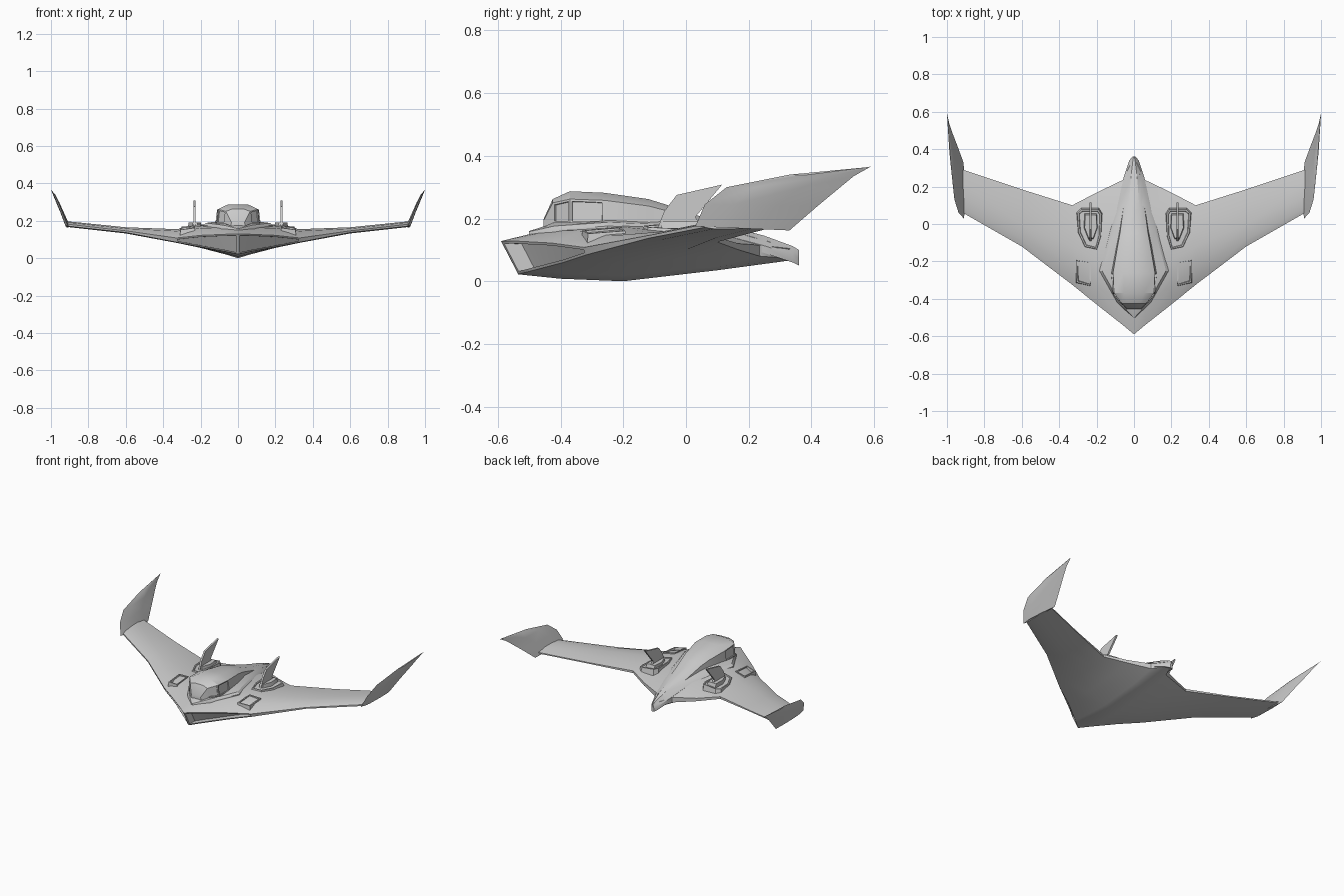
import bpy, bmesh
from mathutils import Vector

if "Cube" in bpy.data.objects:
    bpy.data.objects.remove(bpy.data.objects["Cube"])


def finish(name, bm, mirror=False, angle=0.5):
    me = bpy.data.meshes.new(name)
    bm.to_mesh(me)
    bm.free()
    ob = bpy.data.objects.new(name, me)
    bpy.context.collection.objects.link(ob)
    bpy.ops.object.select_all(action='DESELECT')
    ob.select_set(True)
    bpy.context.view_layer.objects.active = ob
    bpy.ops.object.shade_smooth_by_angle(angle=angle)
    if mirror:
        m = ob.modifiers.new("Mirror", 'MIRROR')
        m.use_clip = True
        m.merge_threshold = 0.0005
    return ob


def loft(rings, cap_start=True, cap_end=True):
    """Skin closed rings; returns the bmesh and faces[ring][side]."""
    bm = bmesh.new()
    vs = [[bm.verts.new(p) for p in r] for r in rings]
    n = len(rings[0])
    faces = [[bm.faces.new((a[i], a[(i + 1) % n], b[(i + 1) % n], b[i]))
              for i in range(n)] for a, b in zip(vs, vs[1:])]
    if cap_start:
        bm.faces.new(vs[0])
    if cap_end:
        bm.faces.new(vs[-1])
    bmesh.ops.recalc_face_normals(bm, faces=bm.faces)
    return bm, faces


def block(name, outline, z0, z1, slope=0, taper=0.9, rim=0, depth=0, rise=0):
    """Tapered mirrored block over a plan outline, optional sunk top."""
    c = sum((Vector(p) for p in outline), Vector((0, 0))) / len(outline)
    y0 = min(p[1] for p in outline)
    top = [c + (Vector(p) - c) * taper for p in outline]
    lo = [(x, y, z0) for x, y in outline]
    hi = [(p.x, p.y, z1 - slope * (p.x - 0.2) + rise * (p.y - y0)) for p in top]
    bm, _ = loft([lo, hi])
    if rim:
        bm.faces.ensure_lookup_table()
        f = bm.faces[-1]
        bmesh.ops.inset_region(bm, faces=[f], thickness=rim)
        bmesh.ops.inset_region(bm, faces=[f], thickness=0.003, depth=-depth)
    return finish(name, bm, True)


# Flying-wing hull: spanwise sections, top nose to tail then bottom tail to nose
sections = [
    (0, [(-.59, .128), (-.45, .162), (-.2, .188), (.1, .165), (.36, .10),
         (.36, .07), (.1, .035), (-.2, .0), (-.4, .008), (-.535, .022)]),
    (.06, [(-.54, .128), (-.42, .163), (-.2, .187), (.08, .162), (.235, .115),
           (.235, .08), (.08, .045), (-.2, .018), (-.38, .024), (-.49, .034)]),
    (.2, [(-.43, .122), (-.33, .16), (-.2, .173), (0, .16), (.168, .12),
          (.168, .10), (0, .075), (-.2, .055), (-.3, .056), (-.39, .06)]),
    (.33, [(-.325, .108), (-.24, .145), (-.12, .155), (0, .152), (.1, .14),
           (.1, .125), (0, .1), (-.12, .09), (-.24, .082), (-.315, .085)]),
    (.6, [(-.12, .146), (-.08, .158), (0, .165), (.1, .165), (.185, .156),
          (.185, .148), (.1, .14), (0, .135), (-.08, .132), (-.12, .137)]),
    (.915, [(.06, .182), (.09, .192), (.15, .197), (.22, .195), (.29, .183),
            (.29, .175), (.22, .17), (.15, .167), (.09, .167), (.06, .172)]),
]
bm, faces = loft([[(x, y, z) for y, z in pts] for x, pts in sections], cap_start=False)
# Recessed nose intake, with a centre splitter left by the mirrored rim
front = [faces[i][9] for i in range(3)]
bmesh.ops.inset_region(bm, faces=front, thickness=.009, use_boundary=True, use_even_offset=True)
bmesh.ops.inset_region(bm, faces=front, thickness=.0005, use_boundary=True)
for v in {v for f in front for v in f.verts}:
    v.co.y += .055
finish("wing_hull", bm, True)

# Raised dorsal panel: y, half width, edge height, ridge height
spine = [(-.5, .006, .158, .16), (-.42, .09, .176, .186), (-.25, .185, .188, .2),
         (-.03, .125, .18, .205), (.1, .088, .165, .185), (.25, .055, .125, .145),
         (.34, .025, .095, .112), (.36, .008, .085, .10)]
rings = []
for y, w, ze, zc in spine:
    t, b = max(w - .014, w * .6), ze - .035
    rings.append([(-w, y, b), (-w, y, ze - .012), (-t, y, ze), (-t * .4, y, zc), (t * .4, y, zc),
                  (t, y, ze), (w, y, ze - .012), (w, y, b)])
bm, _ = loft(rings)
finish("dorsal_panel", bm)

# Canopy: y, half width, shoulder height, roof height
canopy = [(-.455, .035, .192, .196), (-.425, .065, .25, .262), (-.37, .107, .262, .287),
          (-.26, .112, .258, .282), (-.12, .088, .24, .262), (-.05, .075, .222, .24),
          (.1, .055, .172, .188), (.27, .03, .125, .138)]
rings = []
for y, w, zs, zt in canopy:
    b = min(.185, zs - .02)
    rings.append([(-w * 1.08, y, b), (-w, y, zs), (-w * .5, y, zt),
                  (w * .5, y, zt), (w, y, zs), (w * 1.08, y, b)])
bm, faces = loft(rings)
# Sunken side windows
glass = [faces[i][s] for i in (1, 2) for s in (0, 4)]
bmesh.ops.inset_individual(bm, faces=glass, thickness=.01)
bmesh.ops.inset_individual(bm, faces=glass, thickness=.001, depth=-.006)
finish("canopy", bm)

# Swept winglets: leading edge, trailing edge, half thickness
winglet = [((.91, .03, .175), (.912, .33, .162), .012),
           ((.938, .06, .245), (.945, .42, .24), .009),
           ((.96, .13, .30), (.972, .49, .298), .007),
           ((.98, .33, .34), (.987, .535, .335), .005),
           ((.998, .575, .363), (1.0, .59, .366), .001)]
rings = []
for a, b, t in winglet:
    a, b, o = Vector(a), Vector(b), Vector((t, 0, 0))
    p, q = a.lerp(b, .25), a.lerp(b, .65)
    rings.append([a, p + o, q + o * .7, b, q - o * .7, p - o])
bm, _ = loft(rings)
finish("winglet", bm, True)

# Fin pods with a smaller stepped housing
block("fin_pod", [(.195, -.15), (.265, -.135), (.305, -.05), (.312, .065),
                  (.285, .09), (.185, .09), (.165, .06), (.17, -.07)],
      .12, .178, slope=.1, taper=.88, rim=.008, depth=.006)
block("fin_housing", [(.215, -.09), (.245, -.09), (.272, -.02), (.268, .065),
                      (.195, .065), (.19, -.02)], .14, .19, taper=.8)

# Upright swept fins
side = [(-.09, .17), (-.07, .222), (-.03, .275), (.115, .308), (.03, .205), (.05, .17)]
bm, _ = loft([[(x, y, z) for y, z in side] for x in (.226, .238)])
finish("fin", bm, True)

# Shoulder scoops: framed boxes with sunk floors
block("shoulder_scoop", [(.228, -.335), (.312, -.355), (.318, -.185), (.228, -.205)][:1]
      + [(.31, -.315), (.312, -.19), (.228, -.205)],
      .115, .166, slope=.15, taper=.95, rim=.01, depth=.022, rise=.08)
